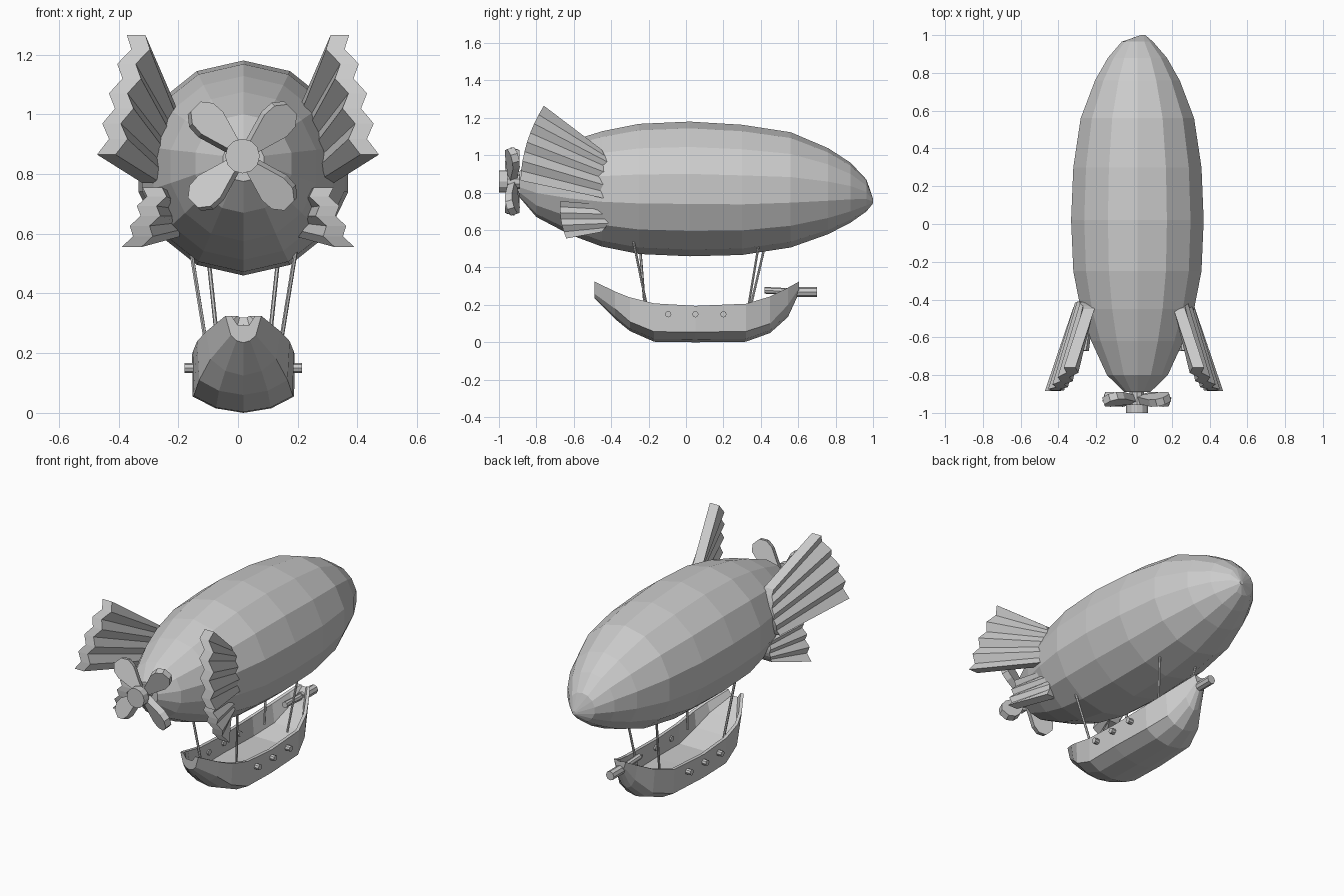
import bpy, bmesh, math
from mathutils import Vector, Matrix

if "Cube" in bpy.data.objects:
    bpy.data.objects.remove(bpy.data.objects["Cube"])


def make_object(name, bm):
    bmesh.ops.recalc_face_normals(bm, faces=bm.faces)
    mesh = bpy.data.meshes.new(name)
    bm.to_mesh(mesh)
    bm.free()
    obj = bpy.data.objects.new(name, mesh)
    bpy.context.collection.objects.link(obj)
    return obj


def loft(name, rings):
    """Skin a list of equally sized closed rings and cap both ends."""
    bm = bmesh.new()
    rows = [[bm.verts.new(p) for p in ring] for ring in rings]
    n = len(rows[0])
    for a, b in zip(rows, rows[1:]):
        for i in range(n):
            j = (i + 1) % n
            bm.faces.new((a[i], a[j], b[j], b[i]))
    bm.faces.new(rows[0])
    bm.faces.new(rows[-1])
    return make_object(name, bm)


def rod(name, p, q, r, sides=8):
    p, q = Vector(p), Vector(q)
    d = q - p
    bm = bmesh.new()
    rot = d.to_track_quat('Z', 'Y').to_matrix().to_4x4()
    bmesh.ops.create_cone(bm, cap_ends=True, segments=sides, radius1=r, radius2=r,
                          depth=d.length, matrix=Matrix.Translation((p + q) / 2) @ rot)
    return make_object(name, bm)


def through(a, m, b, t):
    """Quadratic curve passing through a, m (halfway) and b."""
    a, m, b = Vector(a), Vector(m), Vector(b)
    c = 2 * m - (a + b) / 2
    return a * (1 - t) ** 2 + c * 2 * t * (1 - t) + b * t * t


CX = 0.018

# Balloon envelope: y, centre z, radius
profile = [(1.0, .755, .012), (.965, .785, .085), (.88, .80, .16), (.76, .808, .23),
           (.56, .815, .308), (.3, .815, .348), (.02, .82, .36), (-.25, .82, .348),
           (-.45, .82, .308), (-.62, .825, .25), (-.8, .835, .165), (-.89, .845, .07)]
SIDES = 14
rings = []
for k, (y, z, r) in enumerate(profile):
    cx = CX + (.03 if k == 0 else 0)
    rings.append([(cx + r * math.cos(2 * math.pi * (i + .5) / SIDES), y,
                   z + r * math.sin(2 * math.pi * (i + .5) / SIDES)) for i in range(SIDES)])
loft("balloon_envelope", rings)


# Pleated fins
def fan(name, side, root, tip, rays, thick, pleat):
    rings = []
    for i in range(rays):
        t = i / (rays - 1)
        s = 1 if i % 2 == 0 else -1
        a, b = through(*root, t), through(*tip, t)
        a.x += s * pleat * .3
        b.x += s * pleat
        h = thick / 2
        rings.append([(side * (p.x + o), p.y, p.z)
                      for p, o in ((a, -h), (a, h), (b, h), (b, -h))])
    loft(name, rings)


for side, label in ((-1, "left"), (1, "right")):
    fan("upper_fin_" + label, side,
        ((.235, -.45, 1.03), (.265, -.41, .9), (.285, -.44, .77)),
        ((.325, -.76, 1.265), (.385, -.85, 1.07), (.425, -.885, .865)), 9, .062, .016)
    fan("lower_fin_" + label, side,
        ((.245, -.42, .735), (.24, -.41, .66), (.225, -.45, .59)),
        ((.275, -.67, .755), (.305, -.67, .66), (.345, -.64, .555)), 7, .066, .012)

# Propeller hub and blades
HUB = Vector((.015, -.93, .86))
rod("propeller_hub", (HUB.x, -1.0, HUB.z), (HUB.x, -.955, HUB.z), .058, 12)
rod("propeller_shaft", (HUB.x, -.97, HUB.z), (HUB.x, -.86, HUB.z), .04, 10)
outline = [(.02, -.015), (.15, -.056), (.195, -.053), (.228, -.025),
           (.228, .025), (.195, .053), (.15, .056), (.02, .015)]
for k in range(4):
    turn = Matrix.Rotation(math.radians(45 + 90 * k), 4, 'Y') @ Matrix.Rotation(math.radians(22), 4, 'X')
    loft("propeller_blade_%d" % (k + 1),
         [[HUB + turn @ Vector((u, y, v)) for u, v in outline] for y in (-.018, .022)])

# Boat gondola: y, rail z, rail half width, chine half width, chine z, keel z
stations = [(-.49, .325, .06, .042, .26, .235), (-.38, .272, .125, .11, .18, .125),
            (-.3, .24, .155, .148, .11, .06), (-.17, .208, .168, .166, .057, .003),
            (.05, .195, .172, .17, .055, 0), (.32, .206, .165, .158, .058, .003),
            (.45, .245, .125, .112, .10, .05), (.545, .292, .075, .058, .2, .135),
            (.605, .325, .04, .028, .29, .265)]
rings = []
for y, zs, w, wm, zm, zk in stations:
    zh = zk + .28 * (zm - zk)
    deck = min(zm + .035, zs - .005)
    wi = max(wm - .022, .012)
    wt = w - .02
    pts = [(-w, zs), (-wm, zm), (-wm * .55, zh), (0, zk), (wm * .55, zh), (wm, zm),
           (w, zs), (wt, zs), (wi, deck), (-wi, deck), (-wt, zs)]
    rings.append([(CX + x, y, z) for x, z in pts])
loft("gondola_hull", rings)

# Side cannons and bow cannon
for k, y in enumerate((-.095, .05, .2)):
    for side, label in ((-1, "left"), (1, "right")):
        rod("side_cannon_%s_%d" % (label, k + 1), (CX + side * .14, y, .15),
            (CX + side * .197, y, .15), .017)
rod("bow_cannon_barrel", (CX, .42, .278), (CX, .62, .268), .018)
rod("bow_cannon_muzzle", (CX, .57, .268), (CX, .70, .268), .027)

# Suspension ropes
for side, label, dy in ((-1, "left", .035), (1, "right", 0)):
    rod("stern_rope_" + label, (CX + side * .178, -.285 + dy, .56),
        (CX + side * .115, -.205 - dy * .4, .17), .007, 6)
    rod("bow_rope_" + label, (CX + side * .118, .39 + dy, .53),
        (CX + side * .08, .33 + dy * .3, .17), .007, 6)
